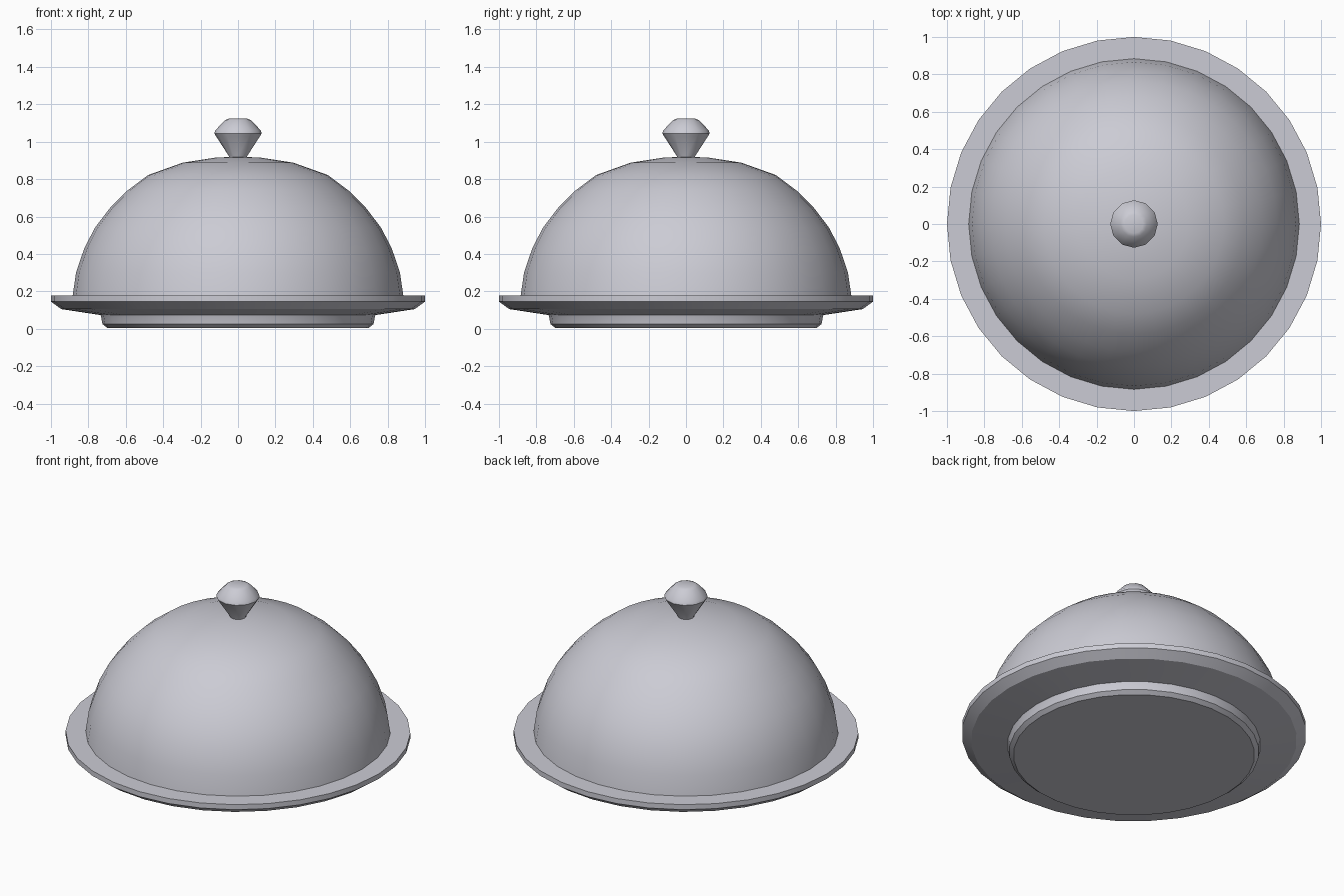
import bpy
import bmesh
import math

if "Cube" in bpy.data.objects:
    bpy.data.objects.remove(bpy.data.objects["Cube"])

silver = bpy.data.materials.new("polished_silver")
silver.diffuse_color = (0.6, 0.6, 0.66, 1.0)
silver.use_nodes = True
silver.node_tree.nodes["Principled BSDF"].inputs["Base Color"].default_value = silver.diffuse_color


def lathe(name, profile, sides, angle):
    """Revolve (radius, z) points, listed bottom to top, around the z axis."""
    bm = bmesh.new()
    rings = []
    for r, z in profile:
        if r == 0:
            rings.append([bm.verts.new((0, 0, z))] * sides)
        else:
            rings.append([bm.verts.new((r * math.cos(math.tau * i / sides),
                                        r * math.sin(math.tau * i / sides), z))
                          for i in range(sides)])
    for low, high in zip(rings, rings[1:]):
        for i in range(sides):
            j = (i + 1) % sides
            corners = list(dict.fromkeys((low[i], low[j], high[j], high[i])))
            bm.faces.new(corners)
    bmesh.ops.recalc_face_normals(bm, faces=bm.faces)
    mesh = bpy.data.meshes.new(name)
    bm.to_mesh(mesh)
    bm.free()
    obj = bpy.data.objects.new(name, mesh)
    bpy.context.collection.objects.link(obj)
    mesh.materials.append(silver)
    bpy.ops.object.select_all(action='DESELECT')
    obj.select_set(True)
    bpy.context.view_layer.objects.active = obj
    bpy.ops.object.shade_smooth_by_angle(angle=math.radians(angle))
    return obj


# Serving plate with a stepped foot, flared underside and flat rim
lathe("plate", [(0, 0.005), (0.70, 0.005), (0.725, 0.025), (0.732, 0.065),
                (0.735, 0.073), (0.945, 0.105), (1.0, 0.145), (1.0, 0.177),
                (0, 0.177)], 32, 25)

# Domed lid
lathe("dome_lid", [(0.885, 0.17), (0.866, 0.30), (0.822, 0.43), (0.765, 0.54),
                   (0.685, 0.645), (0.59, 0.74), (0.48, 0.822), (0.295, 0.888),
                   (0.12, 0.915), (0, 0.92)], 32, 30)

# Faceted lifting knob
lathe("knob", [(0, 0.90), (0.045, 0.905), (0.05, 0.925), (0.118, 1.03),
               (0.127, 1.045), (0.122, 1.06), (0.07, 1.115), (0.05, 1.123),
               (0, 1.123)], 12, 30)
